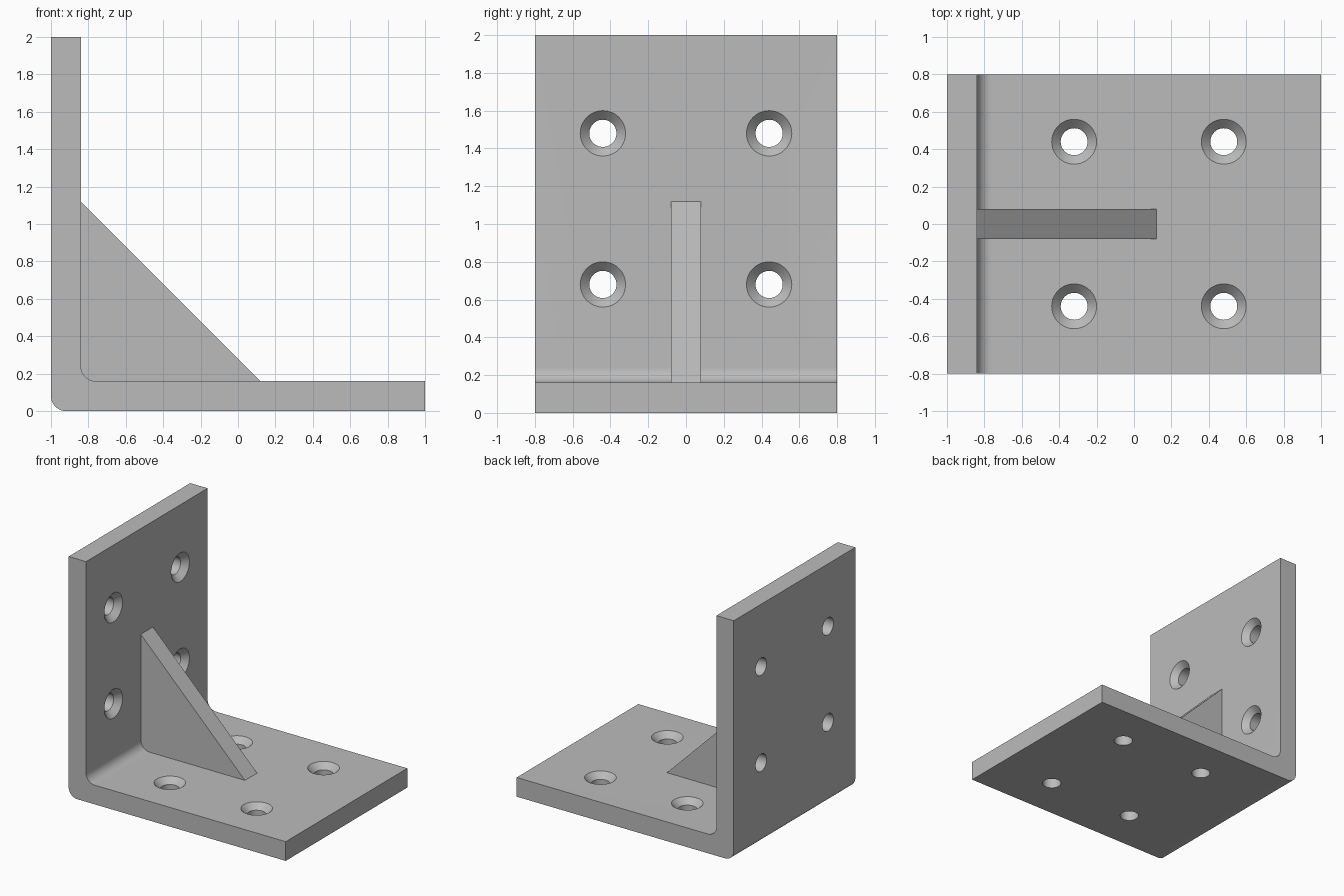
import bpy, bmesh, math
from mathutils import Matrix, Vector

cube = bpy.data.objects.get("Cube")
if cube:
    bpy.data.objects.remove(cube, do_unlink=True)

T = 0.16        # plate thickness
R = 0.08        # bend radius
W = 0.8         # half width

steel = bpy.data.materials.new("grey_steel")
steel.use_nodes = True
grey = (0.5, 0.5, 0.5, 1)
steel.diffuse_color = grey
steel.node_tree.nodes["Principled BSDF"].inputs["Base Color"].default_value = grey


def add_object(name, bm):
    bmesh.ops.recalc_face_normals(bm, faces=bm.faces)
    mesh = bpy.data.meshes.new(name)
    bm.to_mesh(mesh)
    bm.free()
    mesh.materials.append(steel)
    obj = bpy.data.objects.new(name, mesh)
    bpy.context.collection.objects.link(obj)
    return obj


def extrude_profile(name, points, half):
    """Sweep an x-z outline along y, from -half to half."""
    bm = bmesh.new()
    face = bm.faces.new([bm.verts.new((x, -half, z)) for x, z in points])
    out = bmesh.ops.extrude_face_region(bm, geom=[face])
    moved = [v for v in out["geom"] if isinstance(v, bmesh.types.BMVert)]
    bmesh.ops.translate(bm, verts=moved, vec=(0, 2 * half, 0))
    return add_object(name, bm)


def fillet(cx, cz, steps=12):
    """Quarter arc facing the corner, from its -x side to its -z side."""
    angles = [math.pi * (1 + 0.5 * i / steps) for i in range(steps + 1)]
    return [(cx + R * math.cos(a), cz + R * math.sin(a)) for a in angles]


# L-shaped plate with a rounded bend inside and out
inner = fillet(T - 1 + R, T + R)
outline = fillet(R - 1, R) + [(1, 0), (1, T)] + inner[::-1] + [(T - 1, 2), (-1, 2)]
bracket = extrude_profile("bracket_plate", outline, W)

# Countersunk screw holes: a lathed cutter for each, along the plate normal
bore, head, sink = 0.072, 0.12, 0.048
section = [(bore, -T - 0.05), (bore, -sink), (head, 0), (head, 0.05)]
bm = bmesh.new()


def add_cutter(matrix, sides=48):
    rings = []
    for r, h in section:
        ring = []
        for i in range(sides):
            a = 2 * math.pi * i / sides
            ring.append(bm.verts.new(matrix @ Vector((r * math.cos(a), r * math.sin(a), h))))
        rings.append(ring)
    for low, high in zip(rings, rings[1:]):
        for i in range(sides):
            j = (i + 1) % sides
            bm.faces.new((low[i], low[j], high[j], high[i]))
    bm.faces.new(rings[0][::-1])
    bm.faces.new(rings[-1])


for y in (-0.44, 0.44):
    for x in (-0.32, 0.48):
        add_cutter(Matrix.Translation((x, y, T)))
    for z in (0.68, 1.48):
        add_cutter(Matrix.Translation((T - 1, y, z)) @ Matrix.Rotation(math.pi / 2, 4, "Y"))
cutter = add_object("screw_hole_cutter", bm)

cut = bracket.modifiers.new("screw_holes", "BOOLEAN")
cut.operation = "DIFFERENCE"
cut.solver = "EXACT"
cut.object = cutter
bpy.context.view_layer.objects.active = bracket
bracket.select_set(True)
bpy.ops.object.modifier_apply(modifier=cut.name)
bpy.data.objects.remove(cutter, do_unlink=True)

# Triangular rib, set slightly into both plates
sunk = 0.02
rib = extrude_profile("gusset_rib", [
    (T - 1, 1.12), (0.12, T), (0.12, T - sunk),
    (T - 1 - sunk, T - sunk), (T - 1 - sunk, 1.12)], 0.08)

# Smooth bends and bores, sharp edges elsewhere
bpy.ops.object.select_all(action="DESELECT")
bracket.select_set(True)
bpy.context.view_layer.objects.active = bracket
bpy.ops.object.shade_smooth_by_angle(angle=math.radians(30))
